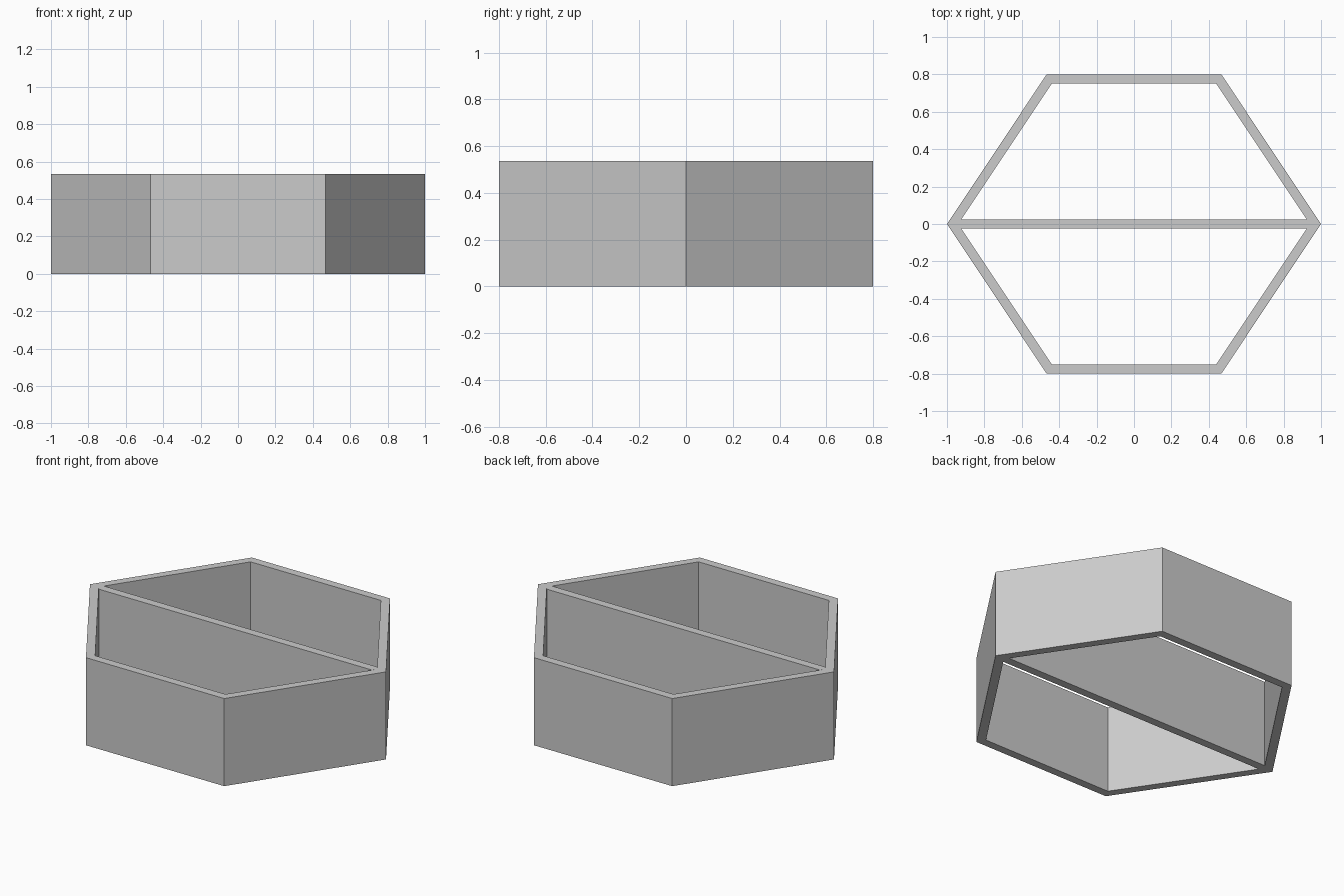
import bpy
import bmesh

HEIGHT = 0.535

cube = bpy.data.objects.get("Cube")
if cube:
    bpy.data.objects.remove(cube, do_unlink=True)

grey = bpy.data.materials.new("plain_grey")
grey.use_nodes = True
colour = (0.6, 0.6, 0.6, 1)
grey.diffuse_color = colour
grey.node_tree.nodes["Principled BSDF"].inputs["Base Color"].default_value = colour


def hexagon(tip, shoulder, depth):
    """Six outline points, pointed at both x ends."""
    return [(tip, 0), (shoulder, depth), (-shoulder, depth),
            (-tip, 0), (-shoulder, -depth), (shoulder, -depth)]


def make_prism(name, outer, inner=None):
    """Raise an outline, solid or as an open ring, to the full height."""
    bm = bmesh.new()
    loops = [[bm.verts.new((x, y, 0)) for x, y in pts]
             for pts in (outer, inner) if pts]
    if inner:
        a, b = loops
        for i in range(len(a)):
            j = (i + 1) % len(a)
            bm.faces.new((a[i], a[j], b[j], b[i]))
    else:
        bm.faces.new(loops[0])
    raised = bmesh.ops.extrude_face_region(bm, geom=bm.faces[:], use_keep_orig=True)
    top = [g for g in raised["geom"] if isinstance(g, bmesh.types.BMVert)]
    bmesh.ops.translate(bm, verts=top, vec=(0, 0, HEIGHT))
    bmesh.ops.recalc_face_normals(bm, faces=bm.faces[:])
    mesh = bpy.data.meshes.new(name)
    bm.to_mesh(mesh)
    bm.free()
    mesh.materials.append(grey)
    obj = bpy.data.objects.new(name, mesh)
    bpy.context.collection.objects.link(obj)


# Open hexagonal wall
make_prism("hexagonal_wall", hexagon(1, 0.467, 0.8), hexagon(0.94, 0.44, 0.75))

# Upright panel across the middle, its ends fitted into the corners
make_prism("centre_divider", hexagon(0.94, 0.923, 0.025))
